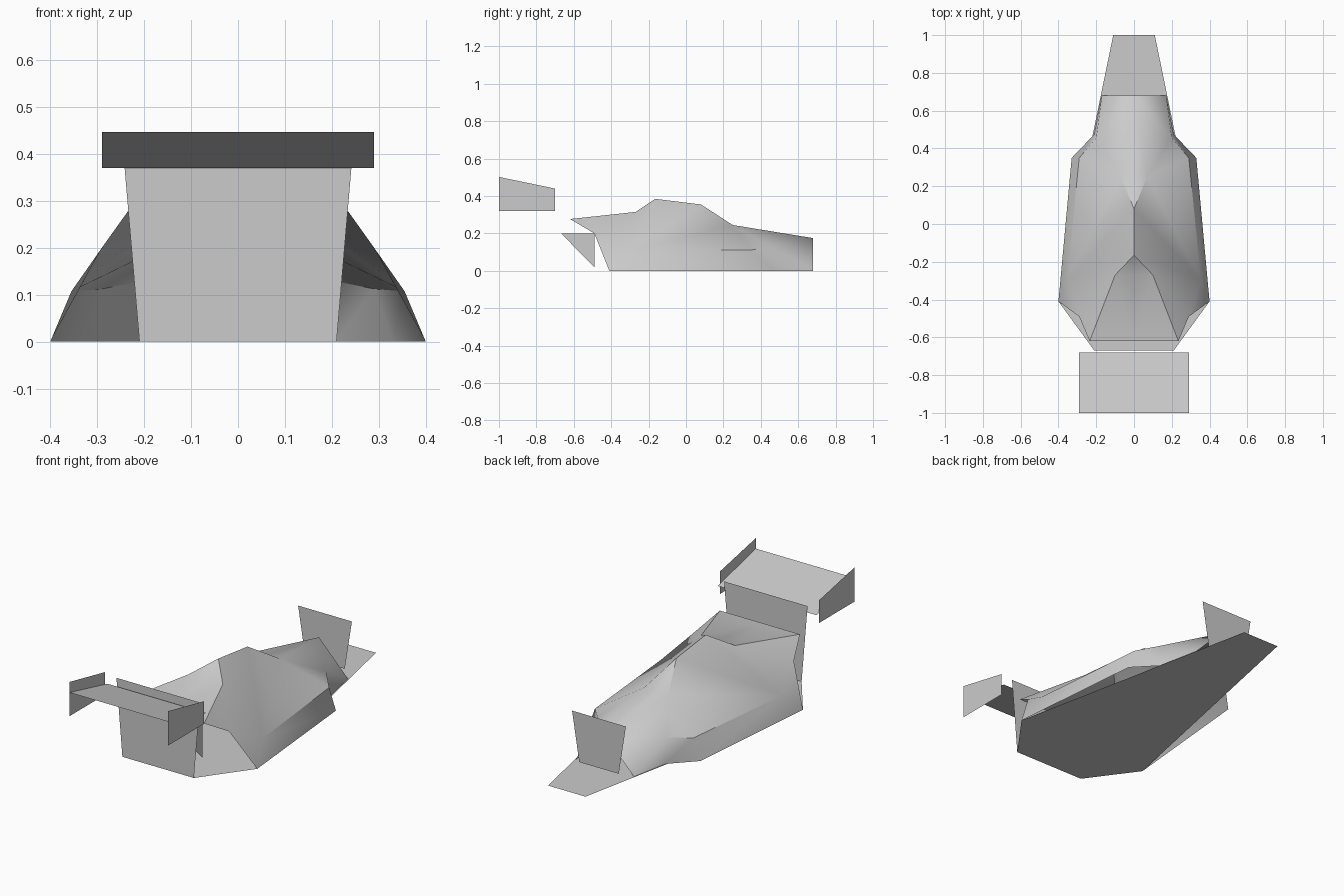
import bpy, bmesh, math
from mathutils import Vector

cube = bpy.data.objects.get("Cube")
if cube:
    bpy.data.objects.remove(cube, do_unlink=True)

grey = bpy.data.materials.new("light_grey")
grey.use_nodes = True
grey.diffuse_color = (0.6, 0.6, 0.6, 1)
grey.node_tree.nodes["Principled BSDF"].inputs["Base Color"].default_value = (0.6, 0.6, 0.6, 1)


def sheet(name, faces, up, mirror=True, smooth=False):
    """Build thin sheet faces, mirrored across x and welded, facing along up."""
    bm = bmesh.new()
    for side in ((1, -1) if mirror else (1,)):
        for face in faces:
            pts = [Vector((side * p[0], p[1], p[2])) for p in face]
            bm.faces.new([bm.verts.new(p) for p in pts])
    bmesh.ops.remove_doubles(bm, verts=bm.verts[:], dist=0.0005)
    bmesh.ops.recalc_face_normals(bm, faces=bm.faces[:])
    bm.normal_update()
    total = sum((f.normal * f.calc_area() for f in bm.faces), Vector())
    if total.dot(Vector(up)) < 0:
        bmesh.ops.reverse_faces(bm, faces=bm.faces[:])
    mesh = bpy.data.meshes.new(name)
    bm.to_mesh(mesh)
    bm.free()
    mesh.materials.append(grey)
    obj = bpy.data.objects.new(name, mesh)
    bpy.context.collection.objects.link(obj)
    if smooth:
        bpy.ops.object.select_all(action='DESELECT')
        obj.select_set(True)
        bpy.context.view_layer.objects.active = obj
        bpy.ops.object.shade_smooth_by_angle(angle=math.radians(40))
    return obj


def panel(name, near, far, up):
    """Symmetric four-sided panel from two edges, each (half width, y, z)."""
    return sheet(name, [[near, far, (-far[0], *far[1:]), (-near[0], *near[1:])]], up, mirror=False)


# Body shell: named corners of the left half
sill_front, sill_rear = (0.40, -0.41, 0), (0.33, 0.35, 0)
tail_waist, tail_foot = (0.21, 0.475, 0), (0.17, 0.68, 0)
belt_front, belt_rear = (0.355, -0.30, 0.107), (0.29, 0.35, 0.112)
belt_tail = (0.2, 0.455, 0.13)
hood_lip, cheek = (0.235, -0.62, 0.277), (0.29, -0.49, 0.2)
hood_mid = (0, -0.62, 0.277)
cowl, cowl_mid = (0.1, -0.27, 0.315), (0, -0.27, 0.315)
roof_front, roof_rear = (0, -0.165, 0.385), (0, 0.08, 0.355)
deck, deck_mid, tail_top = (0.07, 0.25, 0.245), (0, 0.25, 0.245), (0, 0.68, 0.175)

sheet("body_shell", [
    [hood_mid, hood_lip, cowl, cowl_mid],
    [cowl_mid, cowl, roof_front],
    [hood_lip, cheek, cowl],
    [cheek, belt_front, cowl],
    [cheek, sill_front, belt_front],
    [cowl, belt_front, roof_front],
    [roof_front, belt_front, roof_rear],
    [roof_rear, belt_front, deck],
    [deck, belt_front, belt_rear],
    [belt_front, sill_front, sill_rear, belt_rear],
    [belt_rear, sill_rear, tail_waist, belt_tail],
    [deck, belt_rear, belt_tail],
    [belt_tail, tail_waist, tail_foot],
    [deck, belt_tail, tail_top],
    [belt_tail, tail_foot, tail_top],
    [roof_rear, deck, deck_mid],
    [deck_mid, deck, tail_top],
], (0, 0, 1), smooth=True)

# Flat floor pan running from the front panel to the tail tip
half = [(0.21, -0.67, 0), sill_front, (0.11, 1, 0)]
sheet("floor_pan", [half + [(-x, y, z) for x, y, z in reversed(half)]], (0, 0, -1), mirror=False)

# Upright panels at both ends
panel("front_panel", (0.21, -0.67, 0), (0.245, -0.67, 0.41), (0, -1, 0))
panel("rear_panel", (0.116, 0.73, 0.02), (0.158, 0.73, 0.282), (0, 1, 0))

# Tilted wing with end plates
panel("wing", (0.29, -1, 0.446), (0.29, -0.68, 0.37), (0, 0, 1))
for name, s in (("left", 1), ("right", -1)):
    x = 0.29 * s
    sheet(name + "_wing_end_plate",
          [[(x, -1, 0.32), (x, -0.7, 0.32), (x, -0.7, 0.44), (x, -1, 0.502)]],
          (s, 0, 0), mirror=False)
    # Triangular fin behind the front panel
    x = 0.134 * s
    sheet(name + "_front_fin",
          [[(x, -0.668, 0.2), (x, -0.49, 0.02), (x, -0.49, 0.2)]],
          (s, 0, 0), mirror=False)
